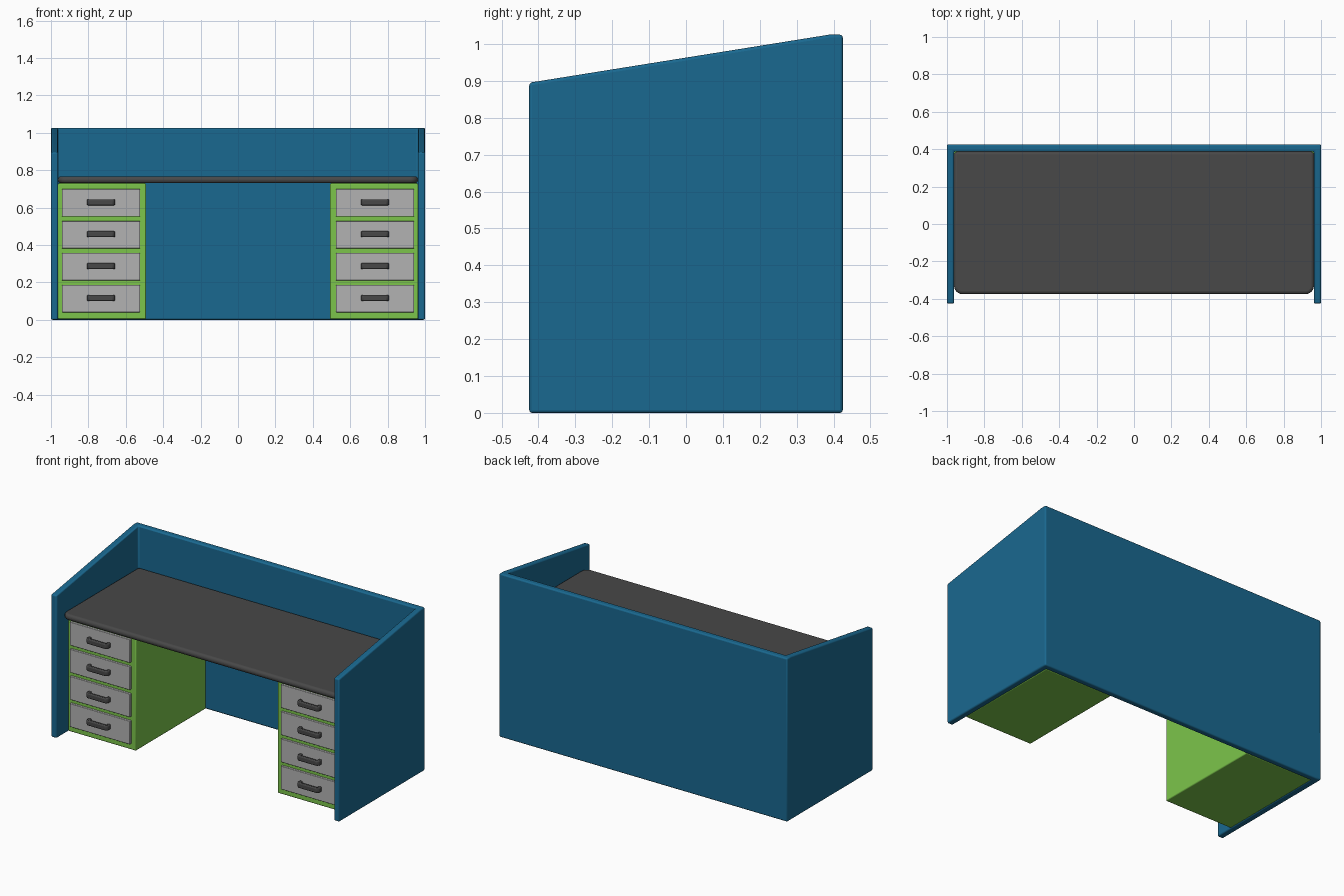
import bpy, bmesh, math
from mathutils import Vector

if "Cube" in bpy.data.objects:
    bpy.data.objects.remove(bpy.data.objects["Cube"])


def material(name, rgb):
    m = bpy.data.materials.new(name)
    m.diffuse_color = (*rgb, 1)
    m.use_nodes = True
    m.node_tree.nodes["Principled BSDF"].inputs["Base Color"].default_value = m.diffuse_color
    return m


BLUE = material("blue_panel", (0.01, 0.14, 0.28))
GREEN = material("green_cabinet", (0.2, 0.56, 0.07))
DARK = material("dark_grey", (0.065, 0.065, 0.065))
LIGHT = material("light_grey", (0.45, 0.45, 0.45))


def finish(bm, name, mat, bevel, segments):
    bmesh.ops.recalc_face_normals(bm, faces=bm.faces)
    me = bpy.data.meshes.new(name)
    bm.to_mesh(me)
    bm.free()
    me.materials.append(mat)
    ob = bpy.data.objects.new(name, me)
    bpy.context.collection.objects.link(ob)
    mod = ob.modifiers.new("bevel", 'BEVEL')
    mod.width, mod.segments = bevel, segments
    mod.limit_method = 'ANGLE'
    mod.angle_limit = math.radians(40)
    bpy.context.view_layer.objects.active = ob
    ob.select_set(True)
    bpy.ops.object.shade_smooth_by_angle(angle=math.radians(35))
    ob.select_set(False)
    return ob


def prism(name, outline, z0, z1, mat, bevel, segments=2):
    """Plan outline (x, y) extruded from z0 to z1 with rounded edges."""
    bm = bmesh.new()
    face = bm.faces.new([bm.verts.new((x, y, z0)) for x, y in outline])
    ext = bmesh.ops.extrude_face_region(bm, geom=[face])
    for v in ext["geom"]:
        if isinstance(v, bmesh.types.BMVert):
            v.co.z = z1
    return finish(bm, name, mat, bevel, segments)


def box(name, x0, x1, y0, y1, z0, z1, mat, bevel, segments=2):
    return prism(name, [(x0, y0), (x1, y0), (x1, y1), (x0, y1)], z0, z1, mat, bevel, segments)


# U-shaped surround: side panels slope up to the level back panel
W, D, T = 1.0, 0.425, 0.038
bm = bmesh.new()
xs, ys = (-W, -W + T, W - T, W), (-D, D - T, D)
grid = {(i, j): bm.verts.new((x, y, 0)) for i, x in enumerate(xs) for j, y in enumerate(ys)}
cells = [(0, 0), (2, 0), (0, 1), (1, 1), (2, 1)]
faces = [bm.faces.new([grid[i, j], grid[i + 1, j], grid[i + 1, j + 1], grid[i, j + 1]])
         for i, j in cells]
ext = bmesh.ops.extrude_face_region(bm, geom=faces)
for v in ext["geom"]:
    if isinstance(v, bmesh.types.BMVert):
        v.co.z = 0.895 if v.co.y < 0 else 1.025
finish(bm, "surround_panels", BLUE, 0.008, 3)

# Desktop with rounded front corners
R, X, YF = 0.045, W - T, -0.375
outline = [(X, D - T), (-X, D - T)]
for cx, start in ((-X + R, 180), (X - R, 270)):
    for k in range(7):
        a = math.radians(start + 15 * k)
        outline.append((cx + R * math.cos(a), YF + R + R * math.sin(a)))
prism("desktop", outline, 0.73, 0.767, DARK, 0.016, 4)

# Drawer cabinets, drawers and handles
FRONT = -0.31
for side, s in (("left", -1), ("right", 1)):
    a, b = sorted((s * 0.492, s * 0.962))
    box(f"{side}_cabinet", a, b, FRONT, D - T, 0.003, 0.73, GREEN, 0.006)
    c = s * 0.7325
    for n in range(4):
        z = 0.1135 + 0.1705 * n
        box(f"{side}_drawer_{n + 1}", c - 0.209, c + 0.209, FRONT - 0.014, FRONT + 0.02,
            z - 0.0735, z + 0.0735, LIGHT, 0.003)
        # bowed pull handle: U profile in plan
        y, h, t = FRONT - 0.012, 0.076, 0.02
        yo = y - 0.038
        pull = [(-h, y), (-h, yo + 0.012), (-h + 0.012, yo), (h - 0.012, yo), (h, yo + 0.012),
                (h, y), (h - t, y), (h - t, yo + t), (-h + t, yo + t), (-h + t, y)]
        prism(f"{side}_handle_{n + 1}", [(c + px, py) for px, py in pull],
              z - 0.013, z + 0.019, DARK, 0.006, 2)
